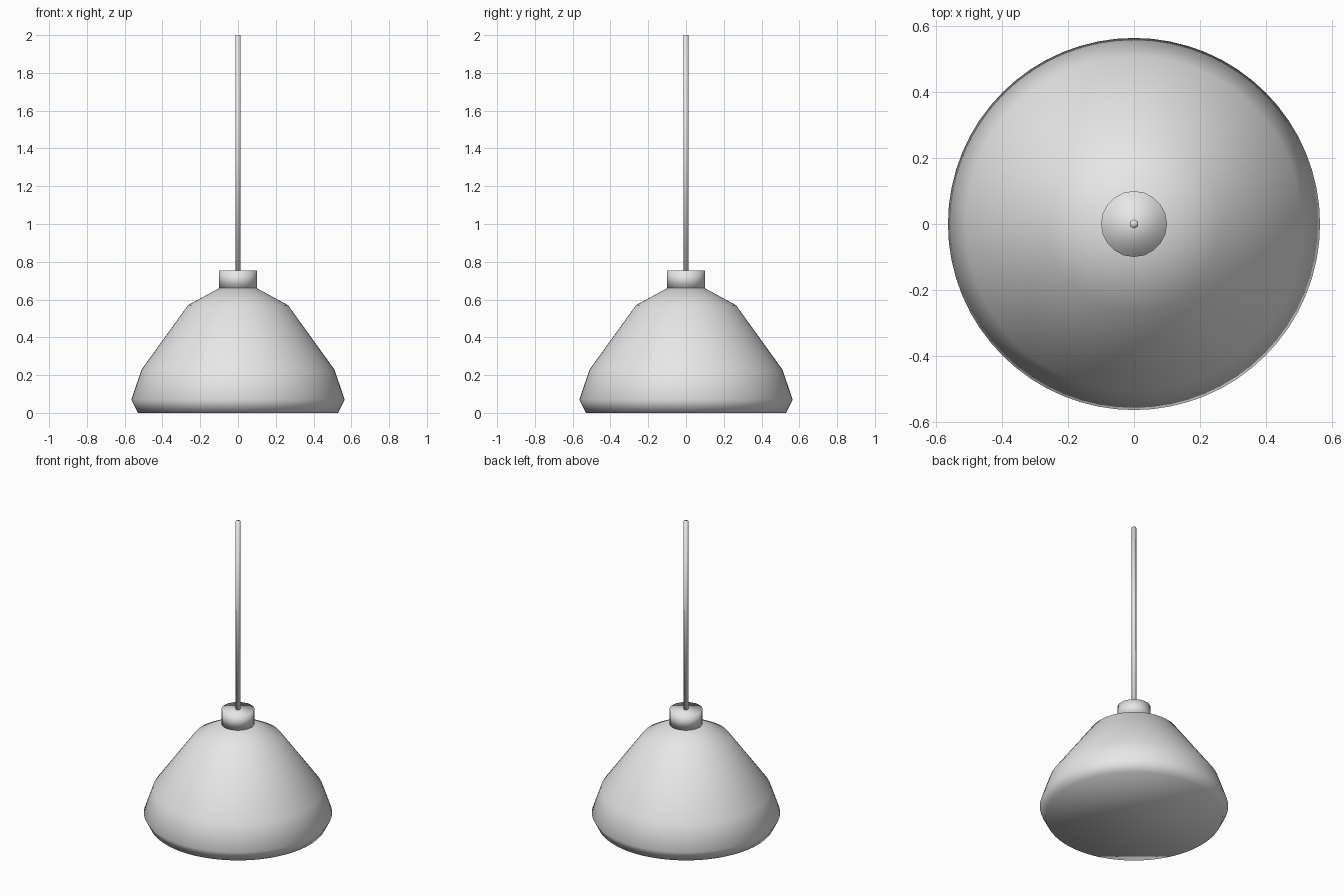
import bpy
import bmesh
from math import cos, sin, pi

cube = bpy.data.objects.get("Cube")
if cube:
    bpy.data.objects.remove(cube, do_unlink=True)

# Single neutral grey for the whole lamp
grey = bpy.data.materials.new("light grey")
grey.use_nodes = True
colour = (0.8, 0.8, 0.8, 1.0)
grey.diffuse_color = colour
grey.node_tree.nodes["Principled BSDF"].inputs["Base Color"].default_value = colour


def turned_part(name, profile, sides, start=0.0):
    """Closed solid of revolution from (radius, height) pairs, bottom to top."""
    bm = bmesh.new()
    rings = []
    for radius, z in profile:
        angles = [start + 2 * pi * i / sides for i in range(sides)]
        rings.append([bm.verts.new((radius * cos(a), radius * sin(a), z)) for a in angles])
    for low, high in zip(rings, rings[1:]):
        for i in range(sides):
            j = (i + 1) % sides
            bm.faces.new((low[i], low[j], high[j], high[i]))
    bm.faces.new(rings[0][::-1])
    bm.faces.new(rings[-1])
    for face in bm.faces:
        face.smooth = True
    mesh = bpy.data.meshes.new(name)
    bm.to_mesh(mesh)
    bm.free()
    mesh.materials.append(grey)
    obj = bpy.data.objects.new(name, mesh)
    bpy.context.collection.objects.link(obj)
    return obj


# Faceted bell shade with a closed underside
turned_part("shade", [(0.53, 0.0), (0.565, 0.07), (0.51, 0.23),
                      (0.265, 0.57), (0.1, 0.66)], 64)

# Short cylindrical collar on top of the shade
turned_part("collar", [(0.1, 0.66), (0.1, 0.755)], 20)

# Thin hanging cable
turned_part("cable", [(0.014, 0.755), (0.014, 2.0)], 6, pi / 2)
